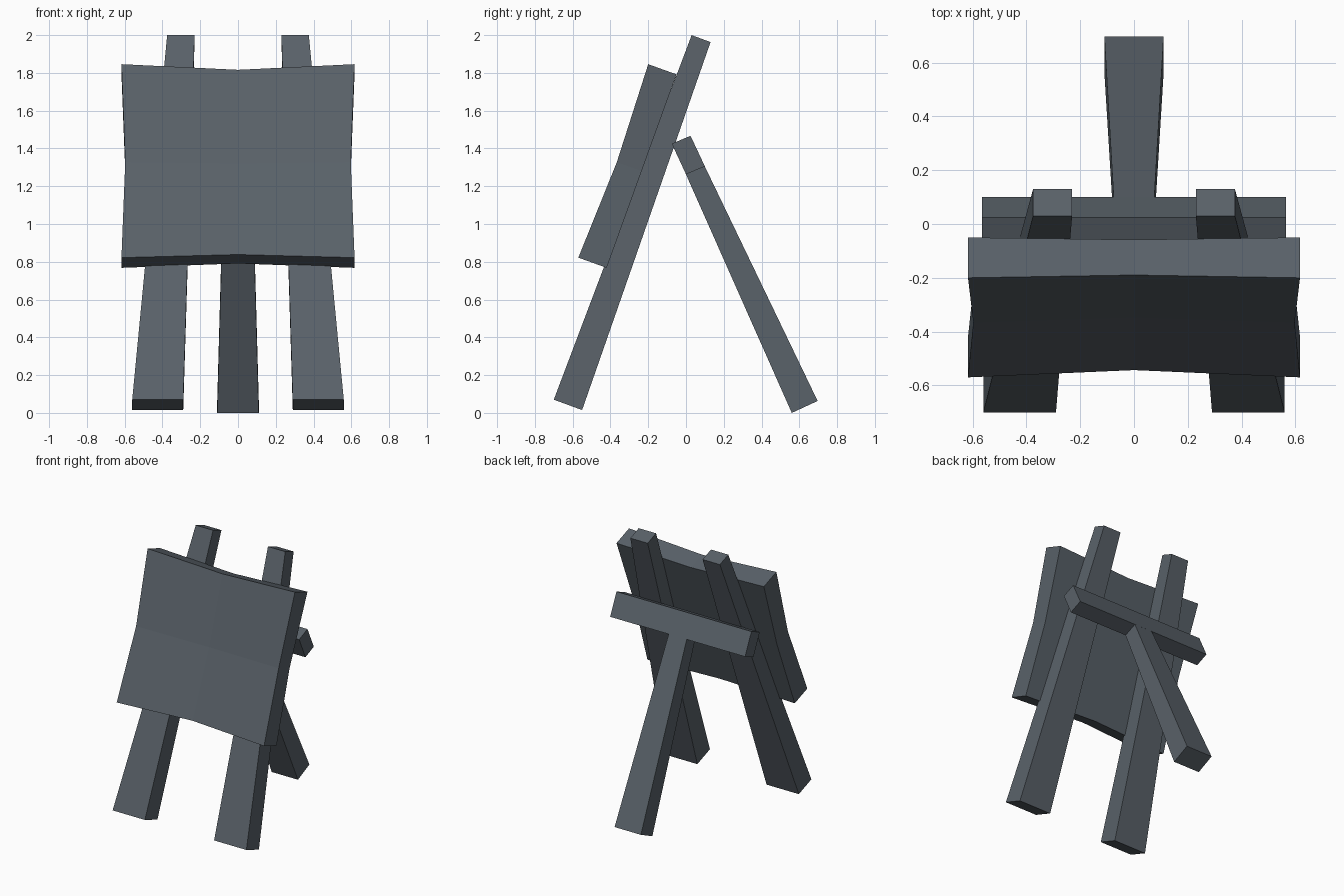
import bpy, bmesh
from mathutils import Vector

cube = bpy.data.objects.get("Cube")
if cube:
    bpy.data.objects.remove(cube)

SLATE = (0.10, 0.12, 0.14, 1)
slate = bpy.data.materials.new("slate_grey")
slate.use_nodes = True
slate.diffuse_color = SLATE
slate.node_tree.nodes["Principled BSDF"].inputs["Base Color"].default_value = SLATE


def finish(name, bm):
    bmesh.ops.recalc_face_normals(bm, faces=bm.faces)
    mesh = bpy.data.meshes.new(name)
    bm.to_mesh(mesh)
    bm.free()
    mesh.materials.append(slate)
    obj = bpy.data.objects.new(name, mesh)
    bpy.context.collection.objects.link(obj)
    return obj


def beam(name, end_a, end_b):
    """Tapered beam; each end is (x_min, x_max, (y, z) front, (y, z) back)."""
    bm = bmesh.new()
    rings = []
    for x0, x1, front, back in (end_a, end_b):
        corners = ((x0, *front), (x1, *front), (x1, *back), (x0, *back))
        rings.append([bm.verts.new(c) for c in corners])
    a, b = rings
    bm.faces.new(a)
    bm.faces.new(b)
    for i in range(4):
        j = (i + 1) % 4
        bm.faces.new((a[i], a[j], b[j], b[i]))
    return finish(name, bm)


# Two splayed front legs, leaning back
for side, s in (("left", 1), ("right", -1)):
    beam("front_leg_" + side,
         (s * 0.29, s * 0.56, (-0.70, 0.07), (-0.55, 0.015)),
         (s * 0.23, s * 0.375, (0.03, 2.0), (0.13, 1.963)))

# Crossbar behind the legs, and the rear prop running down from it
beam("crossbar",
     (-0.565, 0.565, (-0.075, 1.425), (0.024, 1.467)),
     (-0.565, 0.565, (0.0, 1.263), (0.10, 1.305)))
beam("rear_leg",
     (-0.075, 0.075, (-0.01, 1.285), (0.09, 1.325)),
     (-0.11, 0.11, (0.56, 0.0), (0.697, 0.063)))

# Board: a slab with pinched edges and a slightly hollow front
bm = bmesh.new()
bmesh.ops.create_cube(bm, size=2)
bmesh.ops.subdivide_edges(bm, edges=bm.edges[:], cuts=1, use_grid_fill=True)
centre = Vector((0, -0.31, 1.307))
up = Vector((0, 0.185, 0.512))
depth = Vector((0, 0.075, -0.027))
for v in bm.verts:
    i, k, j = (round(c) for c in v.co)
    x = i * (0.597 if j == 0 else 0.617)
    height = j * (0.955 if i == 0 else 1)
    hollow = 0.25 * ((i == 0) + (j == 0)) if k < 0 else 0
    v.co = centre + Vector((x, 0, 0)) + up * height + depth * (k + hollow)
finish("board", bm)
